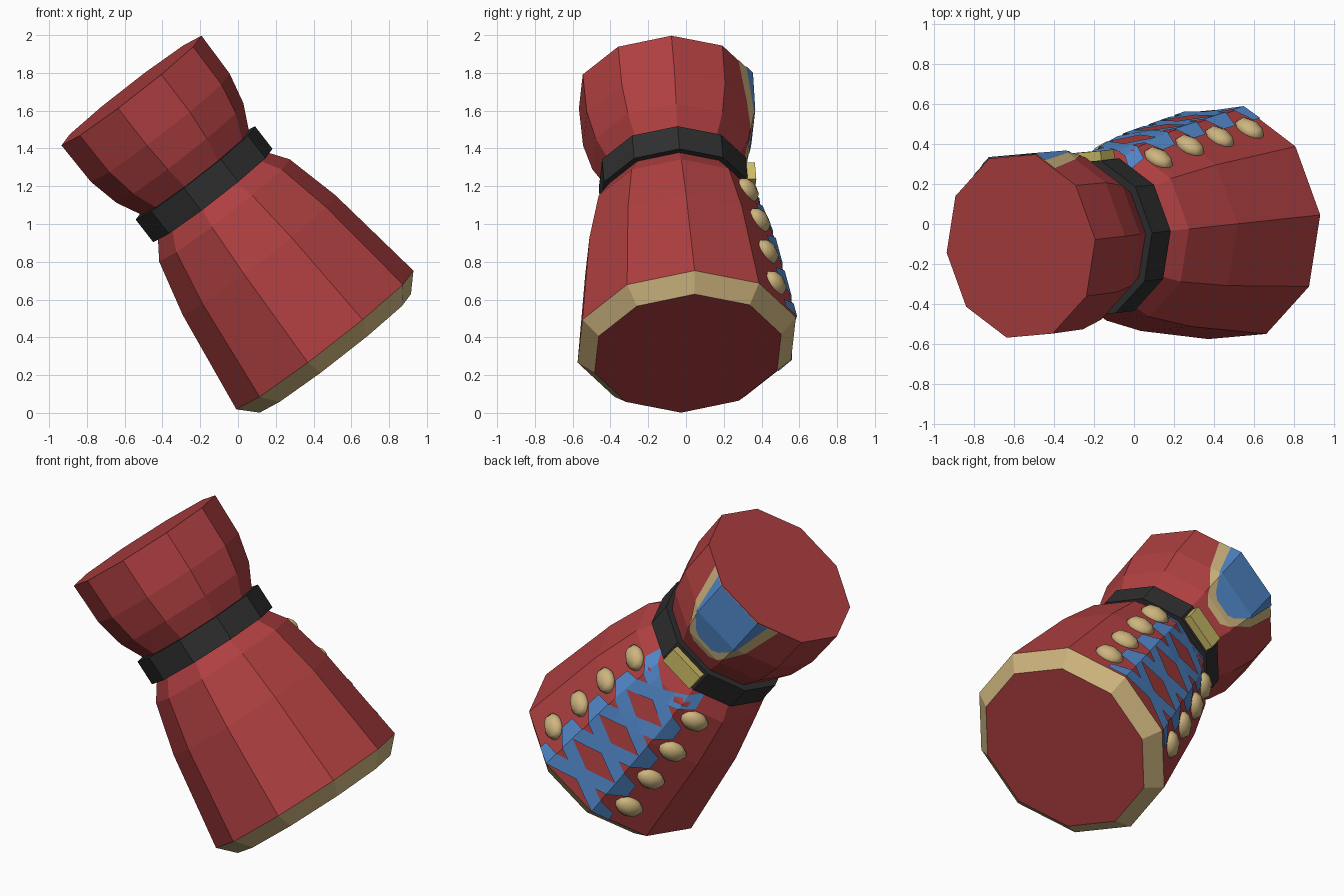
import bpy, bmesh, math
from mathutils import Vector, Matrix

if "Cube" in bpy.data.objects:
    bpy.data.objects.remove(bpy.data.objects["Cube"])

# Tilted frame of the garment: n runs along its axis, v points to the laced back
base = Vector((0.515, 0.01, 0.315))
n = Vector((-0.611, -0.068, 0.788)).normalized()
v = (Vector((0, 1, 0)) - n * n.y).normalized()
u = v.cross(n)
FRAME = Matrix.Translation(base) @ Matrix((u, v, n)).transposed().to_4x4()
SIDES, PHASE, BACK = 10, 4, 94


def material(name, rgb):
    m = bpy.data.materials.new(name)
    m.diffuse_color = (*rgb, 1)
    m.use_nodes = True
    m.node_tree.nodes["Principled BSDF"].inputs["Base Color"].default_value = m.diffuse_color
    return m


RED = material("red cloth", (0.43, 0.05, 0.052))
BLUE = material("blue cloth", (0.085, 0.25, 0.60))
TAN = material("tan trim", (0.62, 0.46, 0.21))
BLACK = material("black leather", (0.028, 0.028, 0.028))
GOLD = material("gold metal", (0.62, 0.52, 0.14))

# Radius and distance along the axis
PROFILE = [(0.51, 0), (0.597, 0.09), (0.515, 0.66), (0.44, 0.96), (0.37, 1.06),
           (0.36, 1.21), (0.428, 1.345), (0.467, 1.515), (0.472, 1.765)]


def finish(name, bm, mats, recalc=True):
    if recalc:
        bmesh.ops.recalc_face_normals(bm, faces=bm.faces)
    me = bpy.data.meshes.new(name)
    bm.to_mesh(me)
    bm.free()
    for m in mats:
        me.materials.append(m)
    ob = bpy.data.objects.new(name, me)
    ob.matrix_world = FRAME
    bpy.context.collection.objects.link(ob)
    return ob


def lathe(name, profile, mats, index=lambda row: 0):
    bm = bmesh.new()
    rings = []
    for r, s in profile:
        angles = [math.radians(PHASE + 360 / SIDES * k) for k in range(SIDES)]
        rings.append([bm.verts.new((r * math.cos(a), r * math.sin(a), s)) for a in angles])
    for row, (lo, hi) in enumerate(zip(rings, rings[1:])):
        for k in range(SIDES):
            j = (k + 1) % SIDES
            bm.faces.new((lo[k], lo[j], hi[j], hi[k])).material_index = index(row)
    bm.faces.new(rings[0][::-1])
    bm.faces.new(rings[-1])
    return finish(name, bm, mats)


def surface(angle, s, lift):
    """Point just above the faceted body."""
    for (r0, s0), (r1, s1) in zip(PROFILE, PROFILE[1:]):
        if s <= s1:
            break
    r = r0 + (r1 - r0) * (s - s0) / (s1 - s0)
    off = (angle - PHASE) % 36 - 18
    r = r * math.cos(math.radians(18)) / math.cos(math.radians(off)) + lift
    a = math.radians(angle)
    return Vector((r * math.cos(a), r * math.sin(a), s))


def sheet(bm, rows, lift):
    """Grid of faces over rows of (angle, s) points."""
    grid = [[bm.verts.new(surface(a, s, lift)) for a, s in row] for row in rows]
    for lo, hi in zip(grid, grid[1:]):
        for k in range(len(lo) - 1):
            bm.faces.new((lo[k], lo[k + 1], hi[k + 1], hi[k]))


# Body with tan hem, and belt
lathe("tunic_body", PROFILE, [RED, TAN], lambda row: 1 if row == 0 else 0)
lathe("belt", [(0.402, 1.06), (0.402, 1.212)], [BLACK])

# Crossed laces down the back of the skirt
bm = bmesh.new()
steps = (-29, -18, -9, 0, 9, 18, 29)
for k in range(4):
    for side in (-1, 1):
        line = [(BACK + d, 0.212 + 0.229 * k + side * d / 29 * 0.115) for d in steps]
        sheet(bm, [[(a, max(0.092, s - 0.045)) for a, s in line],
                   [(a, min(1.06, s + 0.045)) for a, s in line]], 0.008)
finish("laces", bm, [BLUE], False)


# Neck insert: tan border with blue panel above it, given by half widths
def neck_panel(name, widths, lift, mat):
    bm = bmesh.new()
    rows = []
    for w, s in widths:
        inner = min(w, 18)
        rows.append([(BACK + d, s) for d in (-w, -inner, inner, w)])
    sheet(bm, rows, lift)
    bmesh.ops.remove_doubles(bm, verts=bm.verts, dist=0.0005)
    finish(name, bm, [mat], False)


neck_panel("neck_border", [(9, 1.31), (15, 1.345), (18, 1.39), (27, 1.515), (35, 1.763)], 0.004, TAN)
neck_panel("neck_insert", [(7, 1.375), (12, 1.40), (18, 1.48), (20, 1.515), (26, 1.764)], 0.008, BLUE)

# Buttons on both sides of the laces
for side in (-1, 1):
    for k in range(4):
        angle = BACK + side * 34
        bm = bmesh.new()
        bmesh.ops.create_uvsphere(bm, u_segments=8, v_segments=6, radius=1)
        bm.transform(Matrix.Translation(surface(angle, 0.225 + 0.225 * k, 0.004))
                     @ Matrix.Rotation(math.radians(angle), 4, 'Z')
                     @ Matrix.Diagonal((0.048, 0.085, 0.062, 1)))
        for f in bm.faces:
            f.smooth = True
        finish("button", bm, [TAN])

# Buckle
bm = bmesh.new()
bmesh.ops.create_cube(bm, size=1)
bm.transform(Matrix.Rotation(math.radians(BACK), 4, 'Z')
             @ Matrix.Translation((0.397, 0, 1.135))
             @ Matrix.Diagonal((0.066, 0.22, 0.11, 1)))
finish("buckle", bm, [GOLD])
